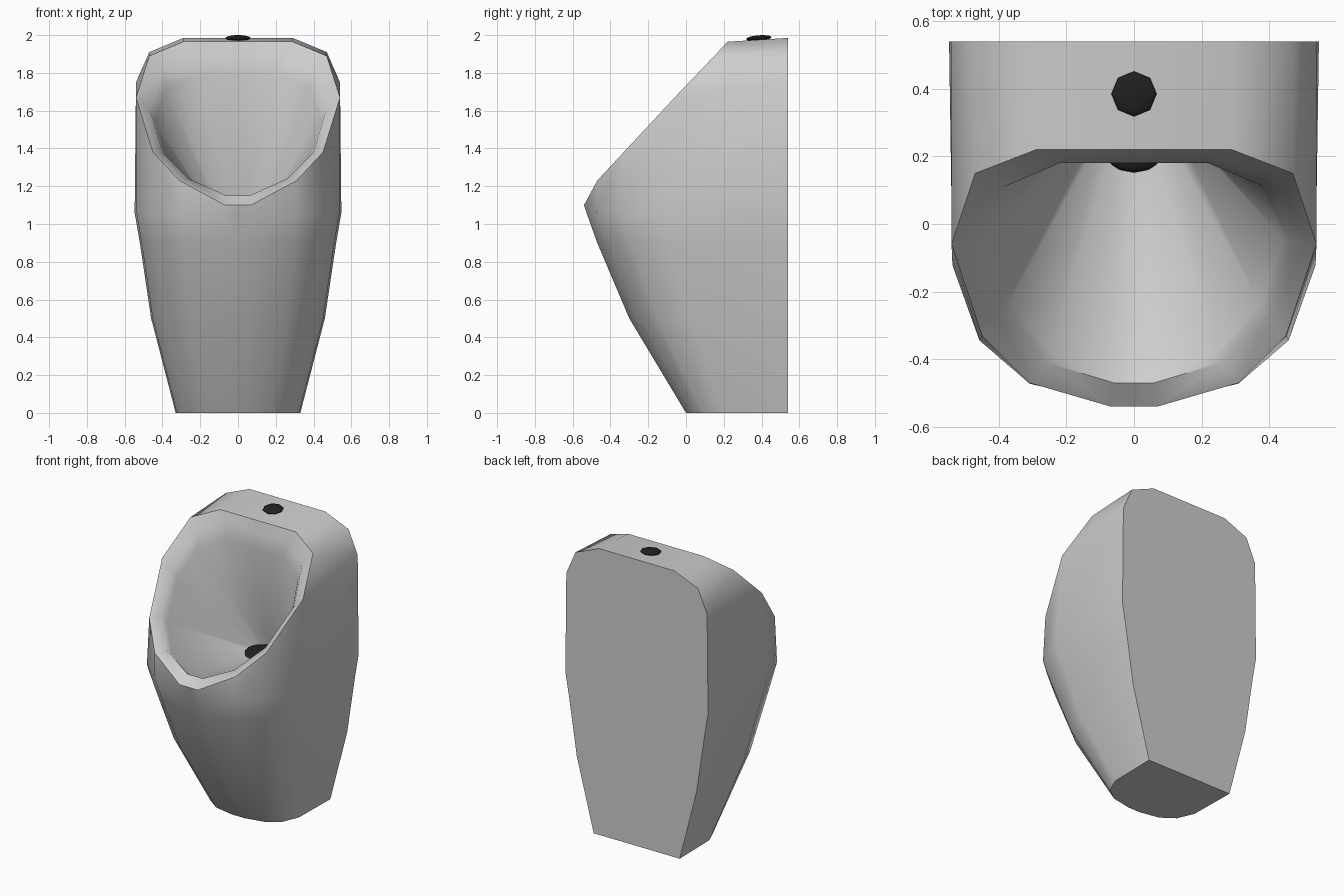
import bpy, bmesh, math
from mathutils import Matrix

if "Cube" in bpy.data.objects:
    bpy.data.objects.remove(bpy.data.objects["Cube"])

BACK = 0.54


def material(name, rgb):
    m = bpy.data.materials.new(name)
    m.diffuse_color = (*rgb, 1)
    m.use_nodes = True
    m.node_tree.nodes["Principled BSDF"].inputs["Base Color"].default_value = m.diffuse_color
    return m


ceramic = material("grey_ceramic", (0.62, 0.62, 0.62))
black = material("black_metal", (0.015, 0.015, 0.015))


def finish(obj, mat, angle):
    obj.data.materials.append(mat)
    bpy.ops.object.select_all(action='DESELECT')
    obj.select_set(True)
    bpy.context.view_layer.objects.active = obj
    bpy.ops.object.shade_smooth_by_angle(angle=math.radians(angle))


# Right half of the shell; it is mirrored and welded below
bm = bmesh.new()


def row(points):
    return [bm.verts.new(p) for p in points]


def ring(points):
    """Half ring closed with centre points at the front and back."""
    return row([(0, *points[0][1:])] + points + [(0, *points[-1][1:])])


def strip(a, b):
    for i in range(len(a) - 1):
        bm.faces.new((a[i], a[i + 1], b[i + 1], b[i]))


# Outer body: one plan outline scaled towards the wall at each height
plan = [(0, -0.54), (0.08, -0.54), (0.31, -0.485), (0.46, -0.355),
        (0.54, -0.13), (0.55, BACK)]
levels = [(0, 0.6, 0.5), (0.5, 0.836, 0.778), (0.9, 0.945, 0.935), (1.06, 0.995, 0.988)]
body = [row([(x * sx, BACK + (y - BACK) * sy, z) for x, y in plan])
        for z, sx, sy in levels]
for lower, upper in zip(body, body[1:]):
    strip(lower, upper)

# Slanted rim, rolled lip, bowl edge and bowl floor
rim = ring([(0.07, -0.54, 1.10), (0.31, -0.47, 1.23), (0.45, -0.33, 1.38),
            (0.54, -0.06, 1.67), (0.47, 0.15, 1.89), (0.29, 0.22, 1.965)])
lip = ring([(0.06, -0.47, 1.15), (0.26, -0.41, 1.24), (0.40, -0.27, 1.38),
            (0.465, -0.05, 1.60), (0.40, 0.135, 1.82), (0.23, 0.203, 1.89)])
edge_pts = [(0.06, -0.42, 1.12), (0.25, -0.37, 1.20), (0.375, -0.24, 1.34),
            (0.44, -0.04, 1.54), (0.385, 0.11, 1.715), (0.22, 0.18, 1.79)]
edge = ring(edge_pts)
floor = ring([(x * 0.25, 0.3 + (y + 0.1) * 0.25, 1.02) for x, y, z in edge_pts])
strip(body[-1][:5], rim[:5])
strip(rim, lip)
strip(lip, edge)
strip(edge, floor)
bm.faces.new(floor)

# Shoulders and top, then the flat back and base
back_top = row([(0.54, BACK, 1.75), (0.47, BACK, 1.91),
                (0.29, BACK, 1.985), (0, BACK, 1.985)])
bm.faces.new((body[-1][4], body[-1][5], back_top[0], rim[4]))
strip(back_top, rim[4:])
corner = bm.verts.new((0, BACK, 0))
bm.faces.new([corner] + [r[5] for r in body] + back_top)
bm.faces.new(body[0] + [corner])

bmesh.ops.mirror(bm, geom=bm.verts[:] + bm.edges[:] + bm.faces[:],
                 matrix=Matrix.Identity(4), merge_dist=0.0001, axis='X')
bmesh.ops.remove_doubles(bm, verts=bm.verts[:], dist=0.0001)
bmesh.ops.recalc_face_normals(bm, faces=bm.faces[:])
mesh = bpy.data.meshes.new("urinal_body")
bm.to_mesh(mesh)
bm.free()
urinal = bpy.data.objects.new("urinal_body", mesh)
bpy.context.collection.objects.link(urinal)
finish(urinal, ceramic, 50)


# Flattened domes: water inlet on the top and drain in the bowl
def dome(name, loc, radius, height, tilt, segments):
    bpy.ops.mesh.primitive_uv_sphere_add(segments=segments, ring_count=8, radius=1,
                                         location=loc, rotation=(tilt, 0, 0))
    obj = bpy.context.object
    obj.name = name
    obj.scale = (radius, radius, height)
    finish(obj, black, 50)


dome("water_inlet", (0, 0.385, 1.984), 0.067, 0.015, math.radians(4.5), 8)
dome("drain", (0, 0.266, 1.03), 0.114, 0.03, 0, 16)
